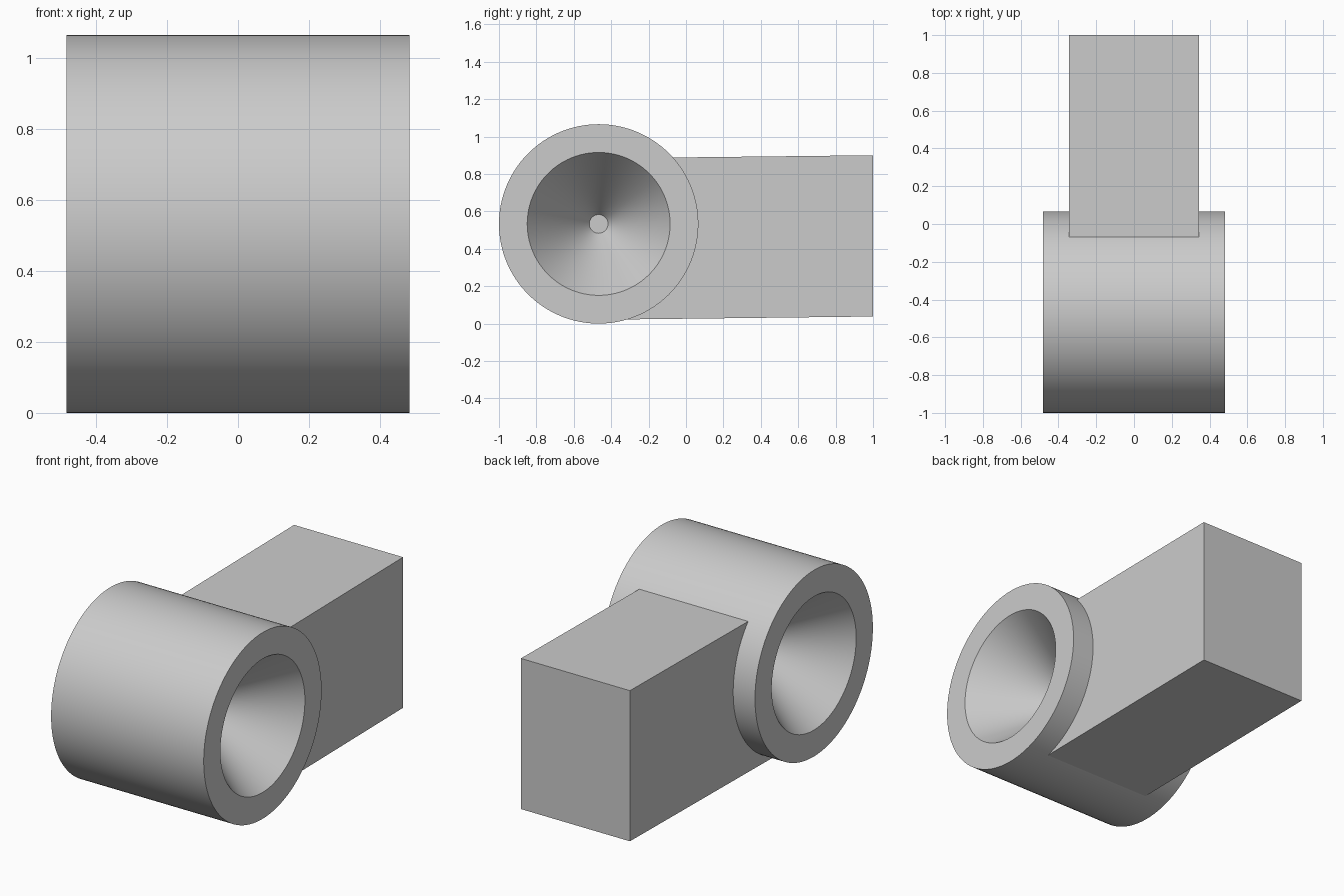
import bpy
import bmesh
from math import radians
from mathutils import Matrix, Vector

default = bpy.data.objects.get("Cube")
if default:
    bpy.data.objects.remove(default, do_unlink=True)

GREY = (0.6, 0.6, 0.6, 1.0)
grey = bpy.data.materials.new("plain grey")
grey.use_nodes = True
grey.diffuse_color = GREY
grey.node_tree.nodes["Principled BSDF"].inputs["Base Color"].default_value = GREY

SEGMENTS = 128
CENTRE_Y, CENTRE_Z = -0.467, 0.533
HALF_LENGTH, RADIUS = 0.483, 0.533
MOUTH_RADIUS, FLOOR_RADIUS, DEPTH = 0.382, 0.05, 0.45


def add_object(name, bm):
    bmesh.ops.recalc_face_normals(bm, faces=bm.faces[:])
    mesh = bpy.data.meshes.new(name)
    bm.to_mesh(mesh)
    bm.free()
    mesh.materials.append(grey)
    obj = bpy.data.objects.new(name, mesh)
    bpy.context.collection.objects.link(obj)
    return obj


# Barrel: a turned profile with a conical recess in each end
half = [(HALF_LENGTH - DEPTH, FLOOR_RADIUS), (HALF_LENGTH, MOUTH_RADIUS), (HALF_LENGTH, RADIUS)]
profile = half + [(-x, r) for x, r in reversed(half)]
bm = bmesh.new()
rings = []
for x, r in profile:
    ring = []
    for i in range(SEGMENTS):
        turn = Matrix.Rotation(radians(360 * i / SEGMENTS), 3, 'X')
        point = turn @ Vector((x, 0, r))
        ring.append(bm.verts.new(point + Vector((0, CENTRE_Y, CENTRE_Z))))
    rings.append(ring)
for a, b in zip(rings, rings[1:]):
    for i in range(SEGMENTS):
        j = (i + 1) % SEGMENTS
        bm.faces.new((a[i], a[j], b[j], b[i]))
for ring in (rings[0], rings[-1]):
    bm.faces.new(ring)
barrel = add_object("barrel", bm)
bpy.ops.object.select_all(action='DESELECT')
barrel.select_set(True)
bpy.context.view_layer.objects.active = barrel
bpy.ops.object.shade_smooth_by_angle(angle=radians(30))

# Rear block: side profile extruded across, its hidden end inside the barrel wall
BLOCK_HALF_WIDTH = 0.345
side = [(-0.35, 0.022), (1.0, 0.038), (1.0, 0.9), (-0.15, 0.887), (-0.15, 0.3)]
bm = bmesh.new()
face = bm.faces.new([bm.verts.new((-BLOCK_HALF_WIDTH, y, z)) for y, z in side])
extruded = bmesh.ops.extrude_face_region(bm, geom=[face])["geom"]
bmesh.ops.translate(bm, vec=(2 * BLOCK_HALF_WIDTH, 0, 0),
                    verts=[v for v in extruded if isinstance(v, bmesh.types.BMVert)])
add_object("rear_block", bm)
